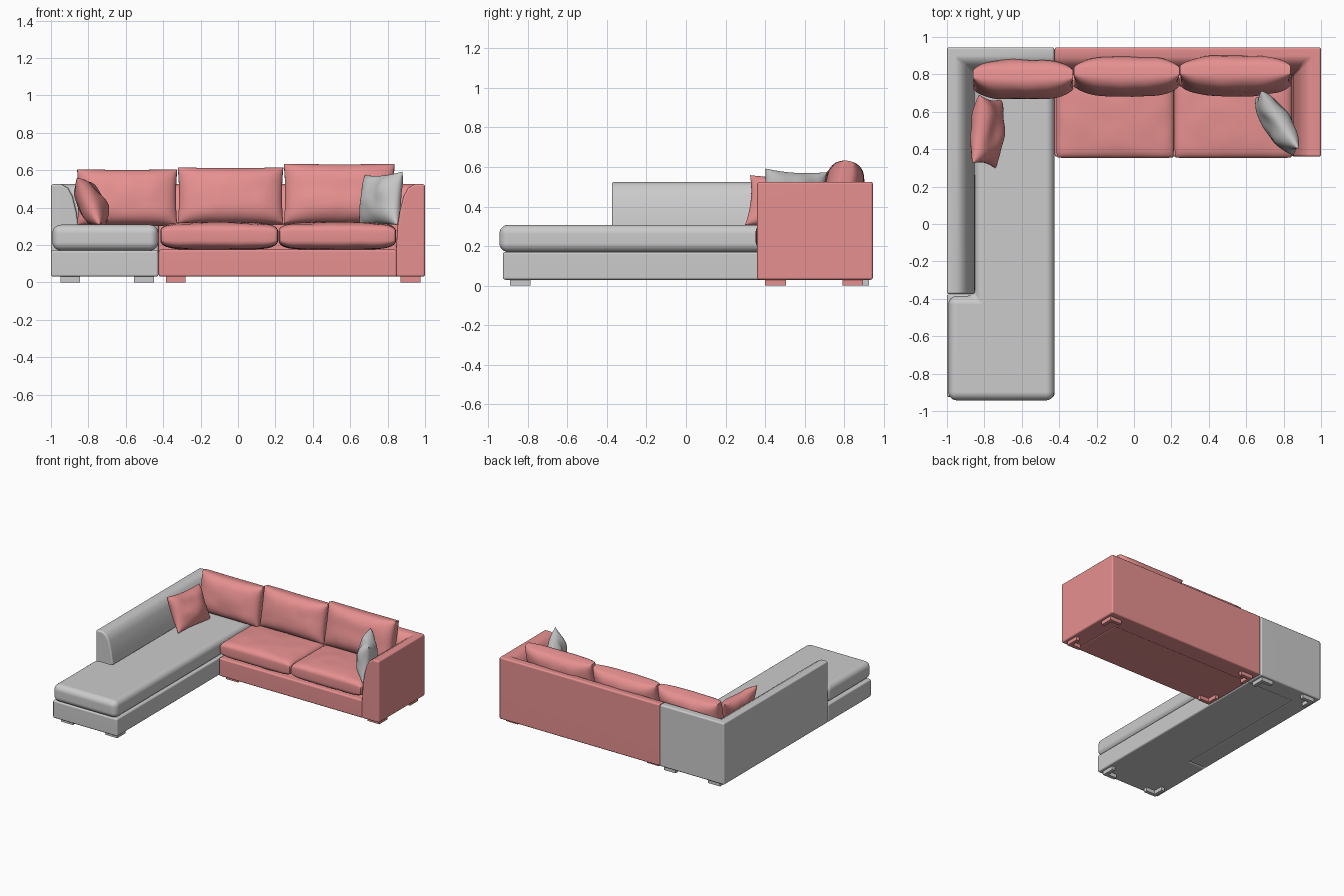
import bpy, bmesh, math
from mathutils import Vector, noise

if "Cube" in bpy.data.objects:
    bpy.data.objects.remove(bpy.data.objects["Cube"])

pink = bpy.data.materials.new("pink_fabric")
pink.diffuse_color = (0.80, 0.28, 0.28, 1)
pink.use_nodes = True
pink.node_tree.nodes["Principled BSDF"].inputs["Base Color"].default_value = pink.diffuse_color


def finish(name, bm, mat):
    bmesh.ops.recalc_face_normals(bm, faces=bm.faces)
    me = bpy.data.meshes.new(name)
    bm.to_mesh(me)
    bm.free()
    ob = bpy.data.objects.new(name, me)
    bpy.context.collection.objects.link(ob)
    if mat:
        me.materials.append(mat)
    bpy.ops.object.select_all(action='DESELECT')
    ob.select_set(True)
    bpy.context.view_layer.objects.active = ob
    bpy.ops.object.shade_smooth_by_angle(angle=math.radians(40))
    return ob


def loft(name, rings, bevel, mat=None, segments=3):
    """Skin equal rings, cap both ends and round the hard edges."""
    bm = bmesh.new()
    vs = [[bm.verts.new(p) for p in r] for r in rings]
    n = len(rings[0])
    for a, b in zip(vs, vs[1:]):
        for i in range(n):
            j = (i + 1) % n
            bm.faces.new((a[i], a[j], b[j], b[i]))
    bm.faces.new(vs[0])
    bm.faces.new(vs[-1])
    bmesh.ops.recalc_face_normals(bm, faces=bm.faces)
    if bevel:
        hard = [e for e in bm.edges if e.calc_face_angle(0) > math.radians(40)]
        bmesh.ops.bevel(bm, geom=hard, offset=bevel, segments=segments,
                        profile=0.5, affect='EDGES', clamp_overlap=True)
    ob = finish(name, bm, mat)
    ob.modifiers.new("weighted", 'WEIGHTED_NORMAL').keep_sharp = True
    return ob


def prism(name, outline, z0, z1, bevel, mat=None, segments=3):
    return loft(name, [[(x, y, z) for x, y in outline] for z in (z0, z1)],
                bevel, mat, segments)


def cushion(name, size, loc, rot, p=2, wall=0, pinch=0.0, crown=0.0,
            wrinkle=0.0, mat=None, n=28):
    """Padded cushion lying in local XZ, with its thickness along local Y."""
    w, t, h = (s / 2 for s in size)
    bm = bmesh.new()
    grid = {}
    for s in (-1, 1):
        for i in range(n + 1):
            for j in range(n + 1):
                u = math.sin(math.pi * (i / n - 0.5))
                v = math.sin(math.pi * (j / n - 0.5))
                f = math.sqrt(max(0, (1 - abs(u) ** p) * (1 - abs(v) ** p)))
                d = wall + (t - wall - crown) * f + crown * (1 - u * u) * (1 - v * v)
                q = Vector((u * w, s, v * h)) * 9 + Vector(loc) * 5
                d += wrinkle * f * noise.noise(q)
                # pinch > 0 draws the sides in, pinch < 0 rounds the corners
                if pinch >= 0:
                    kx, kz = 1 - pinch * (1 - v * v), 1 - pinch * (1 - u * u)
                else:
                    kx, kz = 1 + pinch * v ** 12, 1 + pinch * u ** 12
                grid[s, i, j] = bm.verts.new((u * w * kx, s * d, v * h * kz))
        for i in range(n):
            for j in range(n):
                bm.faces.new((grid[s, i, j], grid[s, i + 1, j],
                              grid[s, i + 1, j + 1], grid[s, i, j + 1]))
    rim = ([(i, 0) for i in range(n)] + [(n, j) for j in range(n)] +
           [(n - i, n) for i in range(n)] + [(0, n - j) for j in range(n)])
    for a, b in zip(rim, rim[1:] + rim[:1]):
        bm.faces.new((grid[(-1,) + a], grid[(-1,) + b], grid[(1,) + b], grid[(1,) + a]))
    bmesh.ops.remove_doubles(bm, verts=bm.verts, dist=1e-5)
    ob = finish(name, bm, mat)
    ob.location = loc
    ob.rotation_euler = rot
    for f in ob.data.polygons:
        f.use_smooth = True
    return ob


# Arm and back cross-section: (distance in from the outer face, height)
profile = [(0, 0.03), (0, 0.525), (0.055, 0.525), (0.09, 0.505), (0.115, 0.46),
           (0.135, 0.38), (0.147, 0.30), (0.155, 0.17), (0.155, 0.03)]


def frame(name, path, mat=None):
    rings = [[(x + dx * d, y + dy * d, z) for d, z in profile]
             for (x, y), (dx, dy) in path]
    return loft(name, rings, 0.012, mat)


# Arm and back frames, mitred at the outer corners
frame("chaise_arm_and_back", [((-1, -0.375), (1, 0)), ((-1, 0.945), (1, -1)),
                              ((-0.426, 0.945), (0, -1))])
frame("sofa_arm_and_back", [((-0.424, 0.945), (0, -1)), ((1, 0.945), (-1, -1)),
                            ((1, 0.36), (-1, 0))], pink)


# Chaise base and long cushion, notched around the arm
def chaise_outline(x0, y0, notch_y):
    return [(x0, y0), (-0.426, y0), (-0.426, 0.80), (-0.853, 0.80),
            (-0.853, notch_y), (x0, notch_y)]


prism("chaise_base", chaise_outline(-1, -0.925, -0.377), 0.03, 0.171, 0.012)
prism("chaise_cushion", chaise_outline(-0.992, -0.943, -0.385), 0.17, 0.308,
      0.045, segments=6)

# Sofa base and seat cushions
prism("sofa_base", [(-0.424, 0.36), (0.85, 0.36), (0.85, 0.80), (-0.424, 0.80)],
      0.03, 0.175, 0.012, pink)
for k, (x0, x1) in enumerate([(-0.415, 0.214), (0.217, 0.845)]):
    cushion(f"seat_cushion_{k + 1}", (x1 - x0, 0.153, 0.45),
            ((x0 + x1) / 2, 0.577, 0.248), (math.pi / 2, 0, 0), p=10, wall=0.025,
            pinch=-0.02, crown=0.014, wrinkle=0.004, mat=pink)

# Leaning back cushions: x range, y centre, z range
backs = [(-0.86, -0.325, 0.772, 0.30, 0.603),
         (-0.322, 0.242, 0.788, 0.31, 0.613),
         (0.245, 0.838, 0.793, 0.31, 0.633)]
for k, (x0, x1, y, z0, z1) in enumerate(backs):
    cushion(f"back_cushion_{k + 1}", (x1 - x0, 0.20, z1 - z0),
            ((x0 + x1) / 2, y, (z0 + z1) / 2), (-0.2, 0, 0), p=4, wall=0.02,
            pinch=0.025, crown=0.015, wrinkle=0.008, mat=pink)

# Throw pillows
cushion("pink_throw_pillow", (0.37, 0.15, 0.28), (-0.785, 0.495, 0.422),
        (-0.45, 0.06, math.radians(85)), p=2.4, pinch=0.09, wrinkle=0.02, mat=pink)
cushion("grey_throw_pillow", (0.37, 0.14, 0.29), (0.765, 0.54, 0.44),
        (-0.15, -0.05, math.radians(-57)), p=2.4, pinch=0.09, wrinkle=0.02)

# L-shaped corner feet
def feet(label, x0, x1, y0, y1, mat=None):
    a, t = 0.105, 0.028
    for yn, y, sy in (("front", y0, 1), ("back", y1, -1)):
        for xn, x, sx in (("left", x0, 1), ("right", x1, -1)):
            ell = [(0, 0), (a, 0), (a, t), (t, t), (t, a), (0, a)]
            prism(f"{label}_{yn}_{xn}_foot",
                  [(x + sx * u, y + sy * v) for u, v in ell], 0, 0.034, 0, mat)


feet("chaise", -0.95, -0.45, -0.89, 0.925)
feet("sofa", -0.385, 0.975, 0.40, 0.895, pink)
